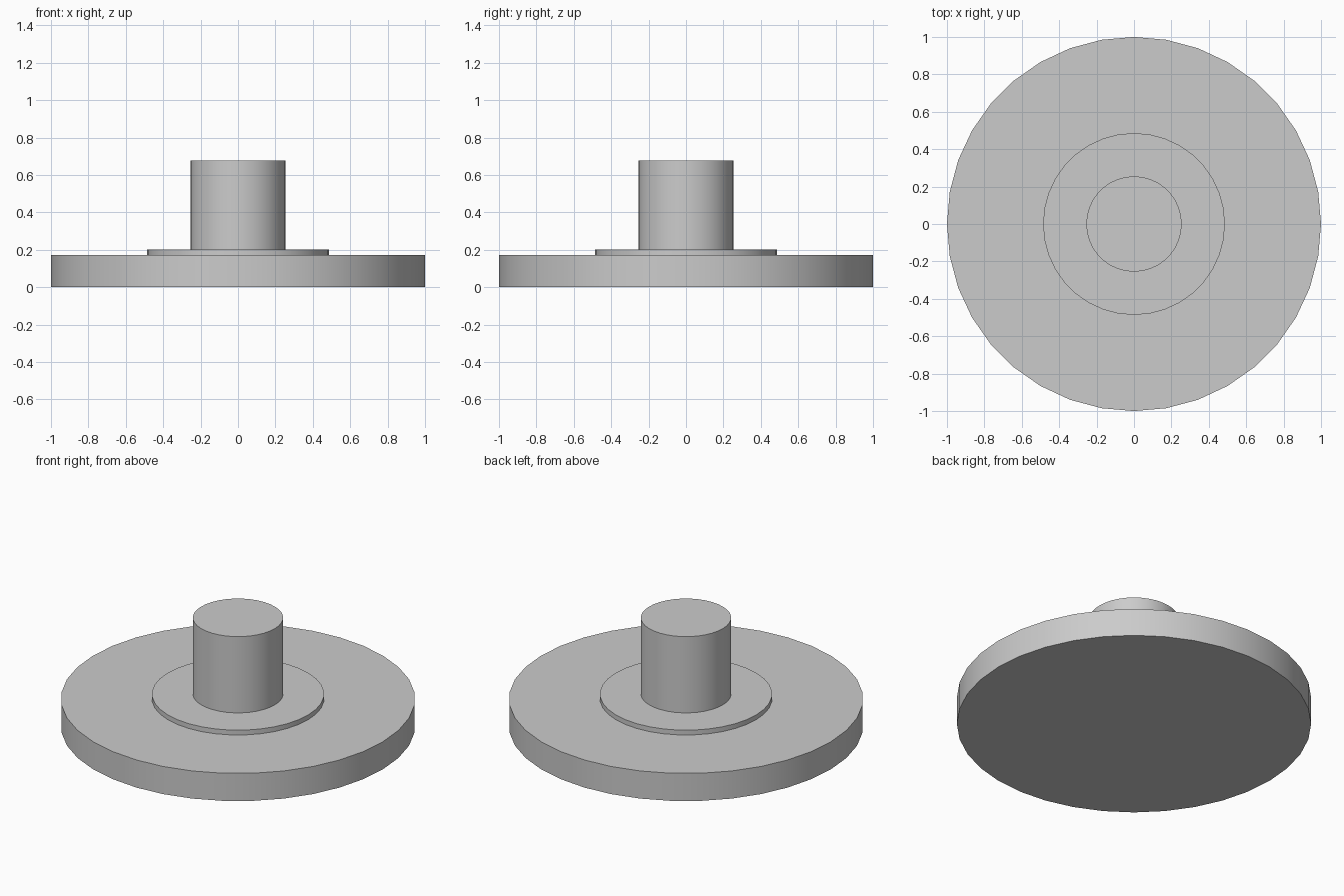
import bpy
import math

cube = bpy.data.objects.get("Cube")
if cube:
    bpy.data.objects.remove(cube, do_unlink=True)

# Single plain grey finish
grey = bpy.data.materials.new("light grey")
colour = (0.6, 0.6, 0.6, 1.0)
grey.use_nodes = True
grey.diffuse_color = colour
for node in grey.node_tree.nodes:
    if node.type == 'BSDF_PRINCIPLED':
        node.inputs["Base Color"].default_value = colour


def disc(name, radius, bottom, top, sides=36):
    """Upright cylinder between two heights, smooth with sharp rims."""
    bpy.ops.mesh.primitive_cylinder_add(
        vertices=sides, radius=radius, depth=top - bottom,
        location=(0, 0, (bottom + top) / 2))
    obj = bpy.context.object
    obj.name = name
    obj.data.materials.append(grey)
    bpy.ops.object.shade_smooth_by_angle(angle=math.radians(30))
    return obj


# Wide base plate, thin raised collar and central post, stacked
disc("base_plate", 1.0, 0.0, 0.172)
disc("collar", 0.486, 0.172, 0.202)
disc("post", 0.255, 0.202, 0.677)
